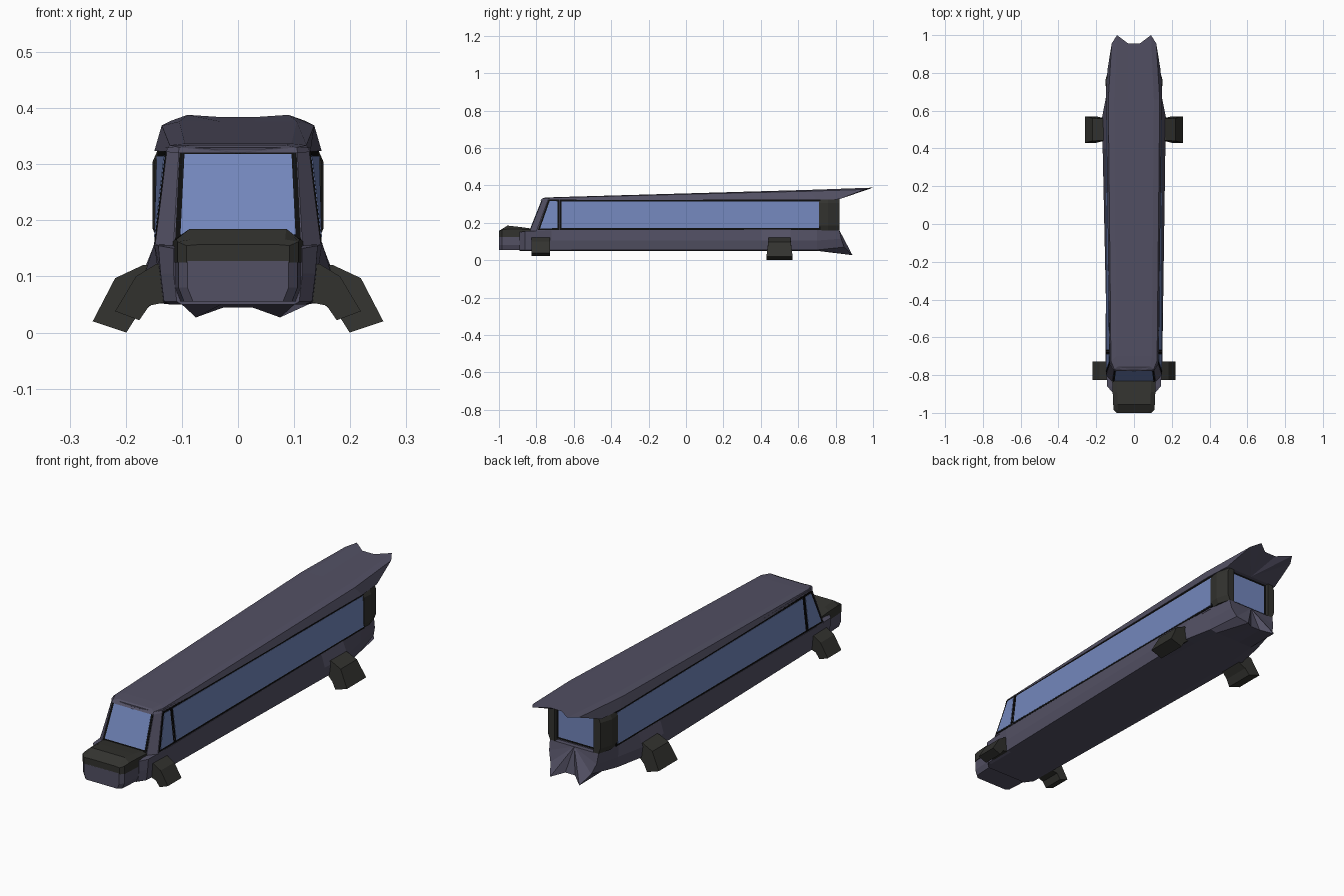
import bpy, bmesh
from mathutils import Vector as V

if "Cube" in bpy.data.objects:
    bpy.data.objects.remove(bpy.data.objects["Cube"])


def material(name, r, g, b):
    m = bpy.data.materials.new(name)
    m.diffuse_color = (r, g, b, 1)
    m.use_nodes = True
    m.node_tree.nodes["Principled BSDF"].inputs["Base Color"].default_value = m.diffuse_color
    return m


PAINT = material("violet_paint", 0.085, 0.08, 0.125)
DARK = material("dark_trim", 0.032, 0.032, 0.028)
BLACK = material("black_rubber", 0.004, 0.004, 0.004)
GLASS = material("blue_glass", 0.17, 0.24, 0.5)


def build(name, verts, faces, mat, mirror=False):
    bm = bmesh.new()
    vs = [bm.verts.new(v) for v in verts]
    for f in faces:
        bm.faces.new([vs[i] for i in f])
    bmesh.ops.recalc_face_normals(bm, faces=bm.faces)
    me = bpy.data.meshes.new(name)
    bm.to_mesh(me)
    bm.free()
    me.materials.append(mat)
    ob = bpy.data.objects.new(name, me)
    bpy.context.collection.objects.link(ob)
    if mirror:
        ob.modifiers.new("Mirror", 'MIRROR').use_mirror_merge = False
    return ob


def loft(name, halves, mat):
    """Skin mirrored half sections; each end is fanned from its first rim."""
    n = 2 * len(halves[0])
    verts, faces = [], []
    for h in halves:
        verts += h + [(-x, y, z) for x, y, z in reversed(h)]
    for r in range(len(halves) - 1):
        for i in range(n):
            j = (i + 1) % n
            faces.append((r * n + i, r * n + j, (r + 1) * n + j, (r + 1) * n + i))
    for r in (0, len(halves) - 1):
        c = len(verts)
        verts.append((0, halves[r][0][1], halves[r][0][2]))
        faces += [(r * n + i, r * n + i + 1, c) for i in range(n - 1)]
    return build(name, verts, faces, mat)


def prism(name, a, b, mat, mirror=False):
    """Solid between two matching polygons."""
    n = len(a)
    faces = [tuple(range(n)), tuple(range(n, 2 * n))]
    faces += [(i, (i + 1) % n, n + (i + 1) % n, n + i) for i in range(n)]
    return build(name, list(a) + list(b), faces, mat, mirror)


def window(name, corners, out, mirror=False, border=0.009):
    """Black surround with a slightly raised glass pane inside it."""
    c = [V(p) for p in corners]
    out = V(out)
    pane = []
    for i, p in enumerate(c):
        e1 = (c[i - 1] - p).normalized()
        e2 = (c[(i + 1) % 4] - p).normalized()
        pane.append(p + (e1 + e2) * border)
    for part, quad, h, mat in (("surround", c, 0.002, BLACK), ("glass", pane, 0.0035, GLASS)):
        prism(name + "_" + part, [p - out * 0.004 for p in quad],
              [p + out * h for p in quad], mat, mirror)


# lower hull, bulging at the rear legs and ending in a notched tail
hull = []
for y, top, mid, low, z in ((-0.89, .115, .115, .1, .15), (-0.86, .142, .138, .12, .155),
                            (-0.72, .150, .142, .12, .16), (0.40, .148, .166, .12, .163),
                            (0.56, .147, .170, .115, .163), (0.70, .143, .142, .10, .163)):
    hull.append([(top, y, z), (mid, y, .105), (mid - .006, y, .055), (low, y, .05), (.03, y, .05)])
hull.append([(.125, .82, .16), (.122, .83, .115), (.105, .845, .07), (.075, .89, .027), (.025, .85, .045)])
loft("lower_hull", hull, PAINT)

# nose block and dark stepped hood
loft("nose", [[(w, y, .128), (w, y, .08), (w - .01, y, .055)]
              for y, w in ((-1, .09), (-.985, .106), (-.84, .115))], PAINT)
loft("hood", [[(w, y, .125), (w, y, s), (w - .024, y, t), (w - .034, y, t)]
              for y, w, s, t in ((-1, .092, .155, .157), (-.985, .108, .162, .166),
                                 (-.955, .11, .166, .185), (-.89, .113, .166, .178),
                                 (-.82, .116, .163, .168))], DARK)

# cabin shell
Z0, Z1 = .155, .33
low = [(.115, -.835, Z0), (.148, -.80, Z0), (.145, .70, Z0), (.11, .80, Z0)]
high = [(.105, -.765, Z1), (.126, -.735, Z1), (.141, .70, Z1), (.11, .80, Z1)]
both = lambda h: h + [(-x, y, z) for x, y, z in reversed(h)]
prism("cabin", both(low), both(high), PAINT)

# roof sheet rising to a two-pointed tail
loft("roof", [
    [(.106, -.778, .32), (.105, -.768, .33), (.085, -.755, .334), (.03, -.755, .334)],
    [(.129, -.742, .322), (.122, -.725, .334), (.095, -.70, .337), (.03, -.70, .337)],
    [(.149, .70, .324), (.136, .66, .369), (.105, .66, .376), (.03, .66, .376)],
    [(.14, .82, .326), (.118, .955, .378), (.09, 1.0, .388), (.03, .955, .384)]], PAINT)


def side(y, z):
    t, u = (z - Z0) / (Z1 - Z0), (y + .80) / 1.5
    return ((1 - t) * (.148 - .003 * u) + t * (.126 + .015 * u), y, z)


# windows
window("windshield", [(-.112, -.831, .165), (.112, -.831, .165),
                      (.104, -.767, .325), (-.104, -.767, .325)], (0, -.93, .37))
window("long_side", [side(-.675, .162), side(.72, .162), side(.72, .324), side(-.675, .324)],
       (1, 0, 0), True)
window("front_quarter", [side(-.792, .162), side(-.678, .162), side(-.678, .324), side(-.735, .324)],
       (1, 0, 0), True)
window("rear", [(-.1, .80, .165), (.1, .80, .165), (.1, .80, .325), (-.1, .80, .325)], (0, 1, 0))

# dark rear corner pillars
pillar = lambda y, o: [(.10, y, .16), (.142 - o, y, .16), (.152 - o, y, .185),
                       (.152 - o, y, .305), (.142 - o, y, .328), (.10, y, .328)]
prism("rear_pillar_front", pillar(.712, .004), pillar(.76, 0), DARK, True)
prism("rear_pillar_back", pillar(.76, 0), pillar(.82, .018), DARK, True)


# splayed legs
def leg(name, profile, yc):
    prism(name, [(x, yc - w, z) for x, z, w in profile],
          [(x, yc + w, z) for x, z, w in profile], DARK, True)


leg("front_leg", [(.125, .122, .045), (.146, .122, .05), (.182, .1, .05), (.219, .038, .05),
                  (.176, .022, .05), (.158, .048, .05), (.125, .055, .045)], -.777)
leg("rear_leg", [(.14, .12, .055), (.17, .12, .058), (.219, .097, .06), (.259, .02, .07),
                 (.199, 0, .07), (.18, .03, .065), (.14, .06, .055)], .50)
